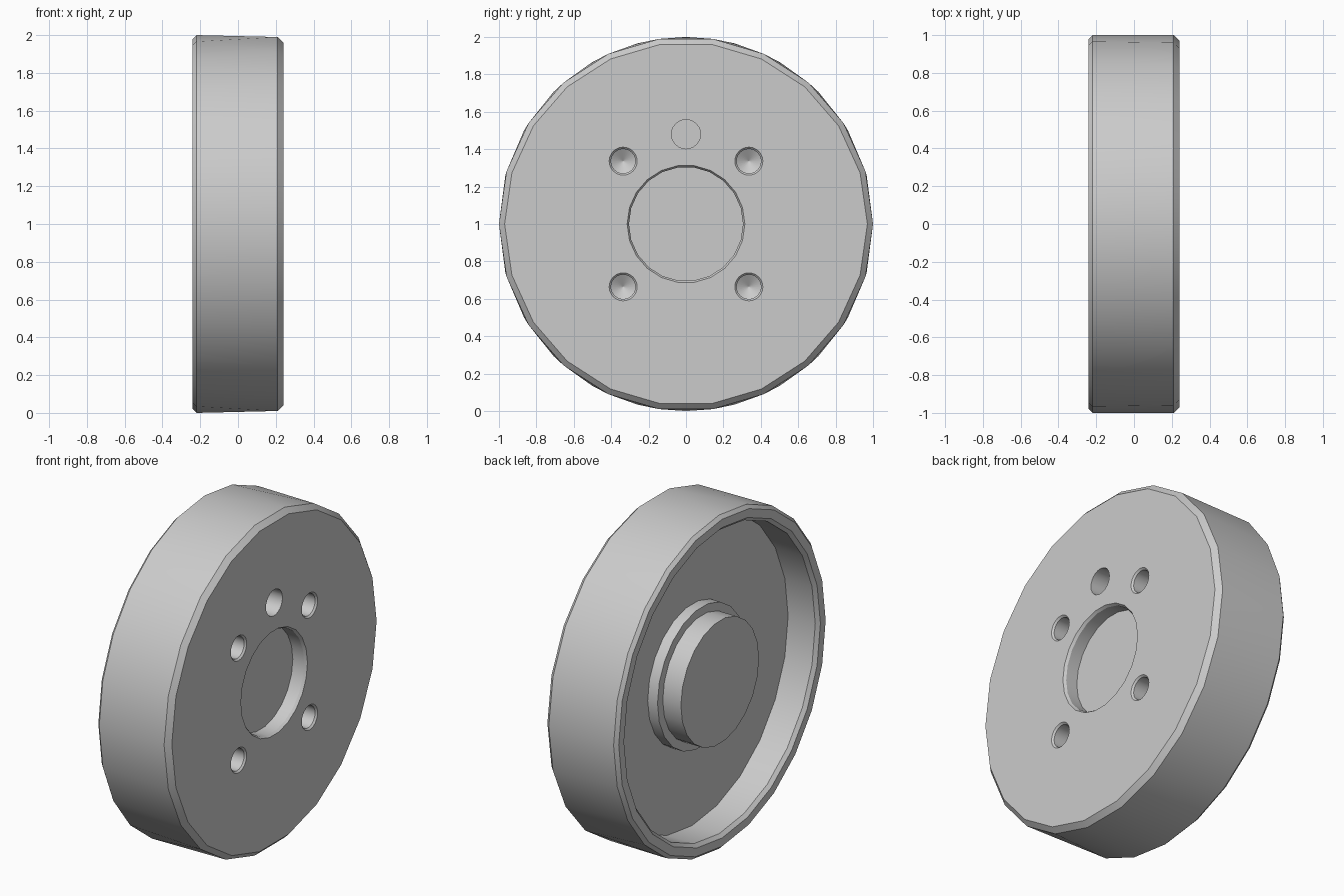
import bpy, bmesh, math

cube = bpy.data.objects.get("Cube")
if cube:
    bpy.data.objects.remove(cube, do_unlink=True)

grey = bpy.data.materials.new("light_grey")
grey.use_nodes = True
colour = (0.6, 0.6, 0.6, 1)
grey.diffuse_color = colour
grey.node_tree.nodes["Principled BSDF"].inputs["Base Color"].default_value = colour


def strip(bm, a, b):
    """Join two rings that may have different numbers of sides."""
    n, m = len(a), len(b)
    if n == m:
        for i in range(n):
            j = (i + 1) % n
            bm.faces.new((a[i], a[j], b[j], b[i]))
        return
    i = j = 0
    while i < n or j < m:
        if j == m or (i < n and (i + 1) / n <= (j + 1) / m):
            bm.faces.new((a[i % n], a[(i + 1) % n], b[j % m]))
            i += 1
        else:
            bm.faces.new((a[i % n], b[(j + 1) % m], b[j % m]))
            j += 1


def lathe(name, profile, y=0, z=1):
    """Turn (x, radius, sides) steps about the x axis and cap both ends."""
    bm = bmesh.new()
    rings = []
    for x, r, n in profile:
        rings.append([bm.verts.new((x, y + r * math.cos(math.tau * k / n),
                                    z + r * math.sin(math.tau * k / n))) for k in range(n)])
    for a, b in zip(rings, rings[1:]):
        strip(bm, a, b)
    bm.faces.new(rings[0])
    bm.faces.new(rings[-1])
    bmesh.ops.recalc_face_normals(bm, faces=bm.faces)
    mesh = bpy.data.meshes.new(name)
    bm.to_mesh(mesh)
    bm.free()
    mesh.materials.append(grey)
    obj = bpy.data.objects.new(name, mesh)
    bpy.context.collection.objects.link(obj)
    return obj


# Wheel body: front pocket, face, outer wall, open rear and stepped hub
F, R = 22, 24
wheel = lathe("wheel_body", [
    (0.15, 0.305, F), (0.225, 0.305, F), (0.24, 0.315, F),
    (0.24, 0.97, F), (0.21, 1.0, F),
    (-0.22, 1.0, R), (-0.24, 0.98, R), (-0.24, 0.93, R),
    (-0.22, 0.91, R), (-0.04, 0.91, R),
    (-0.04, 0.42, F), (-0.105, 0.42, F), (-0.105, 0.37, F), (-0.225, 0.37, F)])

# Blind holes: four countersunk with conical ends, one plain with a flat end
cutters = []
for sy in (-1, 1):
    for sz in (-1, 1):
        cutters.append(lathe("bolt_hole_cutter", [
            (0.26, 0.075, R), (0.24, 0.075, R), (0.23, 0.065, R),
            (0.06, 0.065, R), (0.02, 0.001, R)], sy * 0.336, 1 + sz * 0.336))
cutters.append(lathe("locating_hole_cutter", [(0.26, 0.078, R), (0.04, 0.078, R)], 0, 1.48))

bpy.context.view_layer.objects.active = wheel
for cutter in cutters:
    cutter.hide_render = True
    mod = wheel.modifiers.new("hole", "BOOLEAN")
    mod.operation = "DIFFERENCE"
    mod.solver = "EXACT"
    mod.object = cutter
    bpy.ops.object.modifier_apply(modifier=mod.name)
    bpy.data.objects.remove(cutter, do_unlink=True)

# Smooth round walls with crisp edges
for obj in bpy.context.selected_objects:
    obj.select_set(False)
wheel.select_set(True)
bpy.ops.object.shade_smooth_by_angle(angle=math.radians(25))
